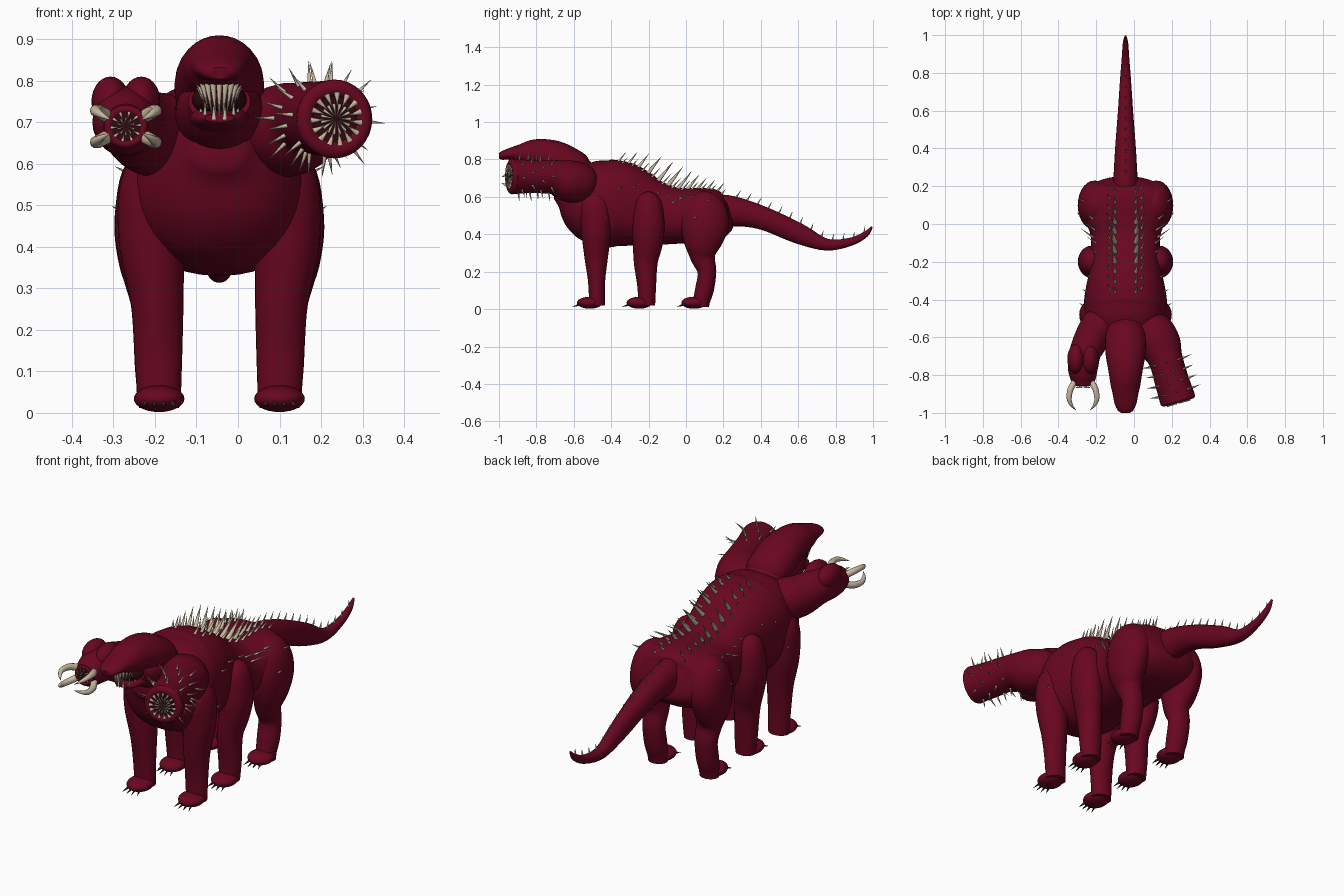
import bpy, bmesh, math
from mathutils import Vector, Matrix
from mathutils.bvhtree import BVHTree

cube = bpy.data.objects.get("Cube")
if cube:
    bpy.data.objects.remove(cube, do_unlink=True)

CX = -0.045          # spine line
made = []
skin_verts, skin_faces = [], []


def material(name, rgb):
    m = bpy.data.materials.new(name)
    m.use_nodes = True
    m.diffuse_color = (*rgb, 1)
    b = next(n for n in m.node_tree.nodes if n.type == 'BSDF_PRINCIPLED')
    b.inputs["Base Color"].default_value = (*rgb, 1)
    b.inputs["Roughness"].default_value = 0.7
    return m


HIDE = material("crimson hide", (0.14, 0.002, 0.014))
BONE = material("bone", (0.58, 0.49, 0.36))
MOUTH = material("dark mouth", (0.035, 0.002, 0.005))
CLAW = material("dark claw", (0.03, 0.025, 0.02))


def finish(name, bm, mat):
    """Turn a bmesh into an object; hide parts also feed the ray-cast surface."""
    bmesh.ops.recalc_face_normals(bm, faces=bm.faces)
    me = bpy.data.meshes.new(name)
    bm.to_mesh(me)
    bm.free()
    me.materials.append(mat)
    ob = bpy.data.objects.new(name, me)
    bpy.context.collection.objects.link(ob)
    made.append(ob)
    if mat == HIDE:
        n = len(skin_verts)
        skin_verts.extend(v.co.copy() for v in me.vertices)
        skin_faces.extend([i + n for i in p.vertices] for p in me.polygons)
    return ob


def tube(name, stations, mat=HIDE, sides=28, steps=5, power=1.0):
    """Loft (super)ellipses through stations (x, y, z, half width, half depth)."""
    P = [Vector(s) for s in stations]
    P = [P[0] * 2 - P[1]] + P + [P[-1] * 2 - P[-2]]
    path = []
    for i in range(1, len(P) - 2):
        a, b, c, d = P[i - 1:i + 3]
        for k in range(steps):
            t = k / steps
            path.append((b * 2 + (c - a) * t + (a * 2 - b * 5 + c * 4 - d) * t * t
                         + (b * 3 - a - c * 3 + d) * t ** 3) / 2)
    path.append(P[-2])
    bm = bmesh.new()
    rings = []
    outline = [[math.copysign(abs(f) ** power, f) for f in (math.cos(a), math.sin(a))]
               for a in (math.tau * j / sides for j in range(sides))]
    for i, p in enumerate(path):
        tan = Vector((path[min(i + 1, len(path) - 1)] - path[max(i - 1, 0)])[:3]).normalized()
        side = (Vector((1, 0, 0)) - tan * tan.x).normalized()
        up = tan.cross(side)
        rings.append([bm.verts.new(Vector(p[:3]) + side * (u * p[3]) + up * (v * p[4])) for u, v in outline])
    for r, q in zip(rings, rings[1:]):
        for j in range(sides):
            k = (j + 1) % sides
            bm.faces.new((r[j], r[k], q[k], q[j]))
    bm.faces.new(rings[0][::-1])
    bm.faces.new(rings[-1])
    return finish(name, bm, mat)


def spine_tube(name, rows, **kw):
    return tube(name, [(CX, *r) for r in rows], **kw)


def ellipsoid(name, centre, radii, mat=HIDE):
    bm = bmesh.new()
    bmesh.ops.create_uvsphere(bm, u_segments=24, v_segments=14, radius=1,
                              matrix=Matrix.Translation(centre) @ Matrix.Diagonal((*radii, 1)))
    return finish(name, bm, mat)


def cones(name, items, mat=BONE):
    """One mesh of cones; items are (base, direction, length, radius)."""
    bm = bmesh.new()
    for base, d, length, r in items:
        d = Vector(d).normalized()
        m = Matrix.Translation(Vector(base) + d * (length / 2)) @ d.to_track_quat('Z', 'Y').to_matrix().to_4x4()
        bmesh.ops.create_cone(bm, cap_ends=True, segments=8, radius1=r, radius2=r * 0.06, depth=length, matrix=m)
    return finish(name, bm, mat)


# Torso with broad rump, and tail
spine_tube("torso", [(-.70, .64, .06, .05), (-.64, .63, .13, .12), (-.55, .60, .195, .20),
                     (-.45, .57, .22, .232), (-.35, .56, .212, .23), (-.27, .54, .195, .21),
                     (-.18, .515, .185, .18), (-.06, .50, .185, .152), (.03, .5, .22, .147),
                     (.1, .50, .24, .147), (.17, .505, .22, .135), (.215, .51, .165, .105),
                     (.235, .515, .08, .06)], sides=40, power=.84)
spine_tube("tail", [(.1, .5, .08, .1), (.22, .525, .066, .085), (.4, .49, .055, .063), (.6, .405, .04, .055),
                    (.75, .345, .03, .032), (.88, .36, .02, .022), (.96, .40, .014, .016), (.995, .44, .005, .005)])

# Legs: rows of (offset from spine, y, z, half width, half depth)
LEGS = {
    "front": [(.13, -.47, .62, .04, .05), (.155, -.48, .56, .08, .085), (.163, -.48, .42, .08, .08),
              (.15, -.48, .27, .064, .062), (.147, -.478, .15, .058, .046), (.145, -.475, .02, .052, .042)],
    "middle": [(.15, -.2, .615, .03, .03), (.17, -.2, .57, .065, .07), (.18, -.2, .45, .072, .085),
               (.168, -.205, .35, .068, .08), (.15, -.215, .25, .06, .064), (.147, -.21, .12, .057, .05),
               (.145, -.21, .02, .05, .045)],
    "rear": [(.1, .1, .59, .05, .06), (.14, .1, .55, .09, .11), (.165, .1, .46, .088, .13),
             (.165, .09, .36, .076, .105), (.15, .09, .28, .06, .068), (.147, .112, .2, .056, .05),
             (.146, .1, .11, .055, .05), (.145, .085, .05, .05, .046), (.145, .083, .012, .048, .04)],
}
for s, label in ((-1, "right"), (1, "left")):
    for kind, rows in LEGS.items():
        tube(f"{label}_{kind}_leg", [(CX + s * r[0], *r[1:]) for r in rows])
        fx, fy = CX + s * .145, rows[-1][1] - .04
        ellipsoid(f"{label}_{kind}_foot", (fx, fy, .034), (.061, .068, .032))
        cones(f"{label}_{kind}_claws", [((fx + o, fy - .055 + abs(o) * .3, .026), (o, -.1, -.035), .042, .007)
                                        for o in (-.03, -.01, .01, .03)], CLAW)

# Central head: neck, skull, jaw and long teeth
spine_tube("neck", [(-.50, .67, .06, .06), (-.56, .70, .11, .105), (-.63, .72, .108, .105),
                    (-.72, .735, .1, .085), (-.79, .75, .075, .05)])
spine_tube("skull", [(-.53, .73, .06, .05), (-.57, .75, .1, .08), (-.63, .78, .108, .088), (-.70, .812, .104, .088),
                     (-.78, .83, .09, .08), (-.85, .83, .079, .068), (-.9, .832, .068, .045),
                     (-.95, .828, .058, .03), (-.985, .82, .042, .022), (-1.0, .818, .024, .014)])
spine_tube("lower_jaw", [(-.6, .71, .09, .06), (-.75, .712, .075, .04), (-.84, .708, .058, .022),
                         (-.875, .71, .035, .01)])
ellipsoid("mouth_cavity", (CX, -.79, .755), (.066, .085, .042), MOUTH)
teeth = []
for i in range(13):
    a = math.radians(-100 + 200 * i / 12)
    x, y = CX + .056 * math.sin(a), -.845 - .06 * math.cos(a)
    teeth.append(((x, y, .805), (CX - x, 0, -.2), .055 + .045 * math.cos(a) ** 2, .0085))
    if i % 2:
        teeth.append(((x * .8 + CX * .2, y + .025, .705), (0, 0, 1), .055, .006))
cones("jaw_teeth", teeth)


def sucker(name, centre, direction, lip, thick, count):
    """Round mouth: lip ring, dark disc and rings of inward teeth."""
    c, d = Vector(centre), Vector(direction).normalized()
    side = d.cross(Vector((0, 0, 1))).normalized()
    up = side.cross(d)
    bm = bmesh.new()
    ring = []
    for i in range(32):
        a = math.tau * i / 32
        out = side * math.cos(a) + up * math.sin(a)
        ring.append([bm.verts.new(c + out * (lip + thick * math.cos(b)) + d * (thick * .8 * math.sin(b)))
                     for b in (math.tau * j / 10 for j in range(10))])
    for i in range(32):
        p, q = ring[i], ring[(i + 1) % 32]
        for j in range(10):
            bm.faces.new((p[j], p[(j + 1) % 10], q[(j + 1) % 10], q[j]))
    finish(name + "_lip", bm, HIDE)
    bm = bmesh.new()
    bmesh.ops.create_cone(bm, cap_ends=True, segments=32, radius1=lip, radius2=lip, depth=.006,
                          matrix=Matrix.Translation(c + d * .003) @ d.to_track_quat('Z', 'Y').to_matrix().to_4x4())
    finish(name + "_throat", bm, MOUTH)
    items = []
    for scale, lift in ((.86, .015), (.5, .01)):
        for i in range(count):
            a = math.tau * (i + scale) / count
            out = side * math.cos(a) + up * math.sin(a)
            items.append((c + out * lip * scale + d * lift, d * .2 - out, lip * .45, lip * .12 * scale))
    cones(name + "_teeth", items)


# Left head: thick trunk with a round toothed mouth
LD = Vector((.27, -.96, 0)).normalized()
tube("left_head", [(.05, -.5, .65, .06, .06), (.085, -.555, .67, .112, .105), (.135, -.64, .688, .115, .11),
                   (.168, -.72, .71, .091, .088), (.2, -.83, .71, .091, .089), (.231, -.928, .708, .095, .093)])
sucker("left_mouth", (.232, -.93, .708), LD, .074, .021, 15)

# Right head: lobed brow, small mouth and four curved tusks
tube("right_head", [(-.14, -.48, .65, .06, .06), (-.175, -.53, .665, .098, .1), (-.22, -.6, .675, .094, .1),
                    (-.258, -.68, .7, .084, .088), (-.27, -.75, .7, .081, .083), (-.27, -.81, .692, .07, .071),
                    (-.27, -.85, .69, .054, .054)])
sucker("right_mouth", (-.27, -.85, .69), (0, -1, 0), .042, .01, 10)
for sx in (-1, 1):
    ellipsoid(f"brow_lobe_{'left' if sx > 0 else 'right'}", (-.27 + sx * .037, -.715, .75), (.046, .08, .06))
    for sz in (-1, 1):
        tube(f"tusk_{'left' if sx > 0 else 'right'}_{'upper' if sz > 0 else 'lower'}",
             [(-.27 + sx * x, y, .69 + sz * z, r, r) for x, y, z, r in
              ((.04, -.83, .022, .017), (.066, -.875, .036, .016), (.073, -.925, .037, .013),
               (.06, -.96, .028, .008), (.038, -.985, .016, .001))], BONE, 10)

# Spines are planted on the hide by ray casting
skin = BVHTree.FromPolygons(skin_verts, skin_faces)


def plant(items, origin, aim, direction, length, radius):
    hit = skin.ray_cast(Vector(origin), Vector(aim))[0]
    if hit:
        d = Vector(direction).normalized()
        items.append((hit - d * .01, d, length + .01, radius))


back, tail, flank, trunk = [], [], [], []
for s in (-1, 1):
    for i in range(11):
        y = -.36 + i * .053
        bell = math.exp(-((y + .12) / .17) ** 2)
        plant(back, (CX + s * .055, y, 2), (0, 0, -1), (s * .2, .8, 1), .05 + .08 * bell, .007 + .007 * bell)
        plant(back, (CX + s * .085, y + .02, 2), (0, 0, -1), (s * .4, .8, .9), .035 + .045 * bell, .007)
    for y, z, length in ((-.36, .64, .03), (-.28, .65, .03), (-.15, .62, .035), (-.1, .6, .06),
                         (-.07, .57, .09), (-.03, .59, .08), (.03, .6, .05), (.12, .58, .035),
                         (.05, .49, .02), (-.43, .49, .02)):
        plant(flank, (CX + s * 1, y, z), (-s, 0, 0), (s, .7, .5), length, .006)
for i in range(13):
    plant(tail, (CX, .27 + i * .057, 2), (0, 0, -1), (0, .7 - i * .05, 1), .042 - i * .001, .006)
for ring in range(4):
    c = Vector((.168, -.72, .71)) + LD * (.015 + ring * .055)
    for i in range(8):
        a = math.tau * (i + ring * .37) / 8
        out = Vector((LD.y, -LD.x, 0)) * math.cos(a) + Vector((0, 0, math.sin(a)))
        plant(trunk, c + out * .14, -out, out - LD * .15, .05, .0065)
cones("back_spines", back)
cones("tail_spines", tail)
cones("flank_spines", flank)
cones("left_head_spines", trunk)

# Smooth shading with sharp rims kept
bpy.ops.object.select_all(action='DESELECT')
for ob in made:
    ob.select_set(True)
bpy.context.view_layer.objects.active = made[0]
bpy.ops.object.shade_smooth_by_angle(angle=math.radians(50))
